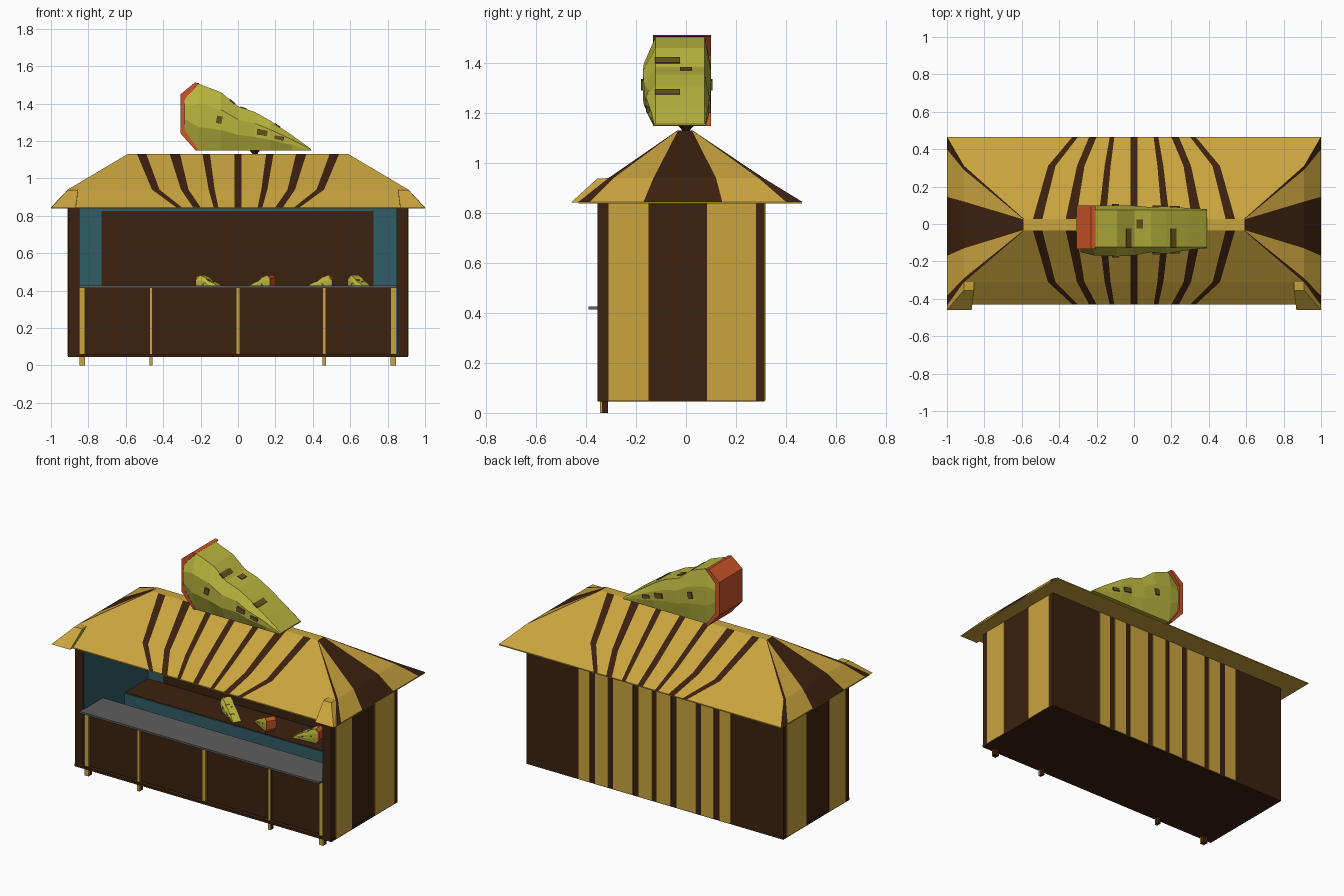
import bpy, bmesh, math
from mathutils import Matrix, Vector

if "Cube" in bpy.data.objects:
    bpy.data.objects.remove(bpy.data.objects["Cube"])


def mat(name, r, g, b):
    m = bpy.data.materials.new(name)
    m.diffuse_color = (r, g, b, 1)
    m.use_nodes = True
    m.node_tree.nodes["Principled BSDF"].inputs["Base Color"].default_value = m.diffuse_color
    return m


TAN = mat("straw tan", .59, .37, .048)
BROWN = mat("dark brown", .045, .015, .0045)
TEAL = mat("teal", .03, .11, .135)
GREY = mat("counter grey", .11, .11, .115)
GREEN = mat("slice yellow green", .48, .46, .048)
RED = mat("rind orange red", .60, .09, .022)
HOLE = mat("hole olive", .13, .085, .012)


def finish(bm, name, mats):
    bmesh.ops.recalc_face_normals(bm, faces=bm.faces)
    me = bpy.data.meshes.new(name)
    bm.to_mesh(me)
    bm.free()
    for m in mats:
        me.materials.append(m)
    ob = bpy.data.objects.new(name, me)
    bpy.context.collection.objects.link(ob)
    return ob


def add_box(bm, c, s, index=0, rot=Matrix()):
    r = bmesh.ops.create_cube(bm, size=1,
        matrix=Matrix.Translation(c) @ rot @ Matrix.Diagonal((*s, 1)))
    for f in {f for v in r["verts"] for f in v.link_faces}:
        f.material_index = index


def box(name, x, y, z, m):
    """Box from (min, max) ranges."""
    bm = bmesh.new()
    add_box(bm, [(a + b) / 2 for a, b in (x, y, z)], [b - a for a, b in (x, y, z)])
    return finish(bm, name, [m])


# Walls, floor and front panel
box("floor", (-.91, .91), (-.355, .315), (.045, .06), BROWN)
box("back_wall", (-.91, .91), (.30, .315), (.045, .84), BROWN)
box("front_panel", (-.86, .86), (-.33, -.30), (.045, .415), BROWN)
for s, side in ((-1, "left"), (1, "right")):
    def sx(a, b):
        return tuple(sorted((s * a, s * b)))
    box(side + "_wall", sx(.85, .908), (-.355, .315), (.045, .84), BROWN)
    box(side + "_lining", sx(.845, .85), (-.352, .30), (.06, .84), TEAL)
    for i, (a, b) in enumerate(((-.31, -.15), (.085, .28))):
        box(f"{side}_wall_stripe_{i}", sx(.906, .912), (a, b), (.05, .84), TAN)
box("back_lining", (-.85, .85), (.295, .30), (.06, .84), TEAL)
box("back_board", (-.73, .725), (.288, .295), (.38, .825), BROWN)

# Light stripes on the back wall, between the dark ones
edges = [.54, .46, .42, .33, .295, .155, .115, .016]
for i in range(0, 8, 2):
    for s in (-1, 1):
        a, b = sorted((s * edges[i], s * edges[i + 1]))
        box(f"back_stripe_{i}_{s}", (a, b), (.313, .319), (.05, .84), TAN)

# Counter, shelf and front legs
box("counter", (-.85, .85), (-.39, -.16), (.414, .426), GREY)
box("shelf", (-.845, .845), (.064, .295), (.06, .375), BROWN)
box("shelf_front", (-.845, .845), (.058, .064), (.06, .372), TEAL)
for i, (x, w, z0) in enumerate(((-.832, .03, 0), (-.465, .018, 0), (0, .024, .047),
                                (.462, .018, 0), (.83, .03, 0))):
    box(f"front_leg_{i}", (x - w / 2, x + w / 2), (-.337, -.312), (z0, .414), BROWN)
    box(f"front_leg_face_{i}", (x - w / 2, x + w / 2), (-.345, -.337), (z0, .414), TAN)

# Roof: three rows, striped by alternating columns
bm = bmesh.new()
rows = [(1.13, .59, -.035, .027), (.94, .91, -.31, .31), (.845, 1, -.43, .465)]
halves = [(.54, .49, .365, .31, .19, .15, .02),
          (.46, .42, .305, .265, .157, .125, .02),
          (.33, .30, .24, .20, .13, .105, .018)]
sides = [(-.035, -.033, -.032, .024, .025, .027),
         (-.31, -.29, -.13, .12, .29, .31),
         (-.43, -.385, -.17, .145, .40, .465)]


def stripes(lines, first):
    vs = [[bm.verts.new(p) for p in line] for line in lines]
    for a, b in zip(vs, vs[1:]):
        for i in range(len(a) - 1):
            f = bm.faces.new((a[i], a[i + 1], b[i + 1], b[i]))
            f.material_index = (i + first) % 2


for k in (2, 3):
    stripes([[(x, r[k], r[0]) for x in
              [-r[1], *(-h for h in hs), *reversed(hs), r[1]]]
             for r, hs in zip(rows, halves)], 0)
for s in (-1, 1):
    stripes([[(s * r[1], y, r[0]) for y in ys] for r, ys in zip(rows, sides)], 1)
for z, X, a, b in (rows[0], (rows[2])):
    bm.faces.new([bm.verts.new(p) for p in
                  ((-X, a, z), (X, a, z), (X, b, z), (-X, b, z))])
bmesh.ops.remove_doubles(bm, verts=bm.verts, dist=.0005)
finish(bm, "roof", [TAN, BROWN])
box("eave_board", (-1, 1), (-.43, .465), (.838, .845), TAN)

# Raised flaps on the two front roof corners
for s in (-1, 1):
    bm = bmesh.new()
    top = [(.855, -.30, .94), (.91, -.30, .94), (.91, -.355, .938), (.855, -.355, .938)]
    low = [(.865, -.30, .842), (1, -.30, .842), (1, -.46, .842), (.868, -.46, .842)]
    t, l = [[bm.verts.new((s * x, y, z)) for x, y, z in q] for q in (top, low)]
    bm.faces.new(t)
    bm.faces.new(l)
    for i in range(4):
        j = (i + 1) % 4
        bm.faces.new((t[i], t[j], l[j], l[i]))
    finish(bm, f"roof_corner_flap_{s}", [TAN])

# Slice: lofted wedge (x, bottom z, top z, side bulge) with rind and holes
ST = [(-.285, 1.25, 1.44, .5), (-.21, 1.15, 1.505, .9), (-.09, 1.15, 1.46, 1),
      (0, 1.15, 1.385, .9), (.09, 1.15, 1.355, .5), (.17, 1.15, 1.31, .7),
      (.29, 1.15, 1.23, .25), (.39, 1.15, 1.157, 0)]
ORIGIN = Vector((.05, -.035, 1.15))


def at(x):
    for p, q in zip(ST, ST[1:]):
        if x <= q[0]:
            t = (x - p[0]) / (q[0] - p[0])
            return p[2] + t * (q[2] - p[2]), p[3] + t * (q[3] - p[3])


def ys(b):
    return -.128 - .045 * b, .08 + .02 * b


bm = bmesh.new()
rings = []
for x, zb, zt, b in ST:
    f, k = ys(b)
    sec = [(-.13, 0), (f, .35), (f, .7), (-.122, 1), (.075, 1), (k, .7), (k, .35), (.08, 0)]
    rings.append([bm.verts.new((x, y, zb + h * (zt - zb))) for y, h in sec])
for a, b in zip(rings, rings[1:]):
    for i in range(8):
        j = (i + 1) % 8
        bm.faces.new((a[i], a[j], b[j], b[i]))
bm.faces.new(rings[0])
bm.faces.new(rings[-1])
prof = [(-.23, 1.513), (-.307, 1.45), (-.307, 1.24), (-.225, 1.148),
        (-.207, 1.148), (-.28, 1.25), (-.28, 1.43), (-.207, 1.508)]
pa, pb = [[bm.verts.new((x, y, z)) for x, z in prof] for y in (-.133, .10)]
for i in range(8):
    j = (i + 1) % 8
    bm.faces.new((pa[i], pa[j], pb[j], pb[i])).material_index = 1
for q in (pa, pb):
    for i in range(3):
        bm.faces.new((q[i], q[i + 1], q[6 - i], q[7 - i])).material_index = 1
for x, y, w in ((-.03, -.075, .10), (.03, .0, .05), (.21, -.075, .10)):   # top holes
    ang = math.atan2(at(x - .02)[0] - at(x + .02)[0], .04)
    add_box(bm, (x, y, at(x)[0]), (.035, w, .008), 2, Matrix.Rotation(ang, 4, 'Y'))
for x, w, h in ((-.10, .03, .04), (.13, .055, .03), (.22, .05, .02)):     # side holes
    zt, b = at(x)
    for y in ys(b):
        add_box(bm, (x, y, 1.15 + .52 * (zt - 1.15)), (w, .014, h), 2,
                Matrix.Rotation(.2, 4, 'Y'))
bmesh.ops.translate(bm, verts=bm.verts, vec=-ORIGIN)
big = finish(bm, "sign_slice", [GREEN, RED, HOLE])
big.location = ORIGIN
for i, (x, y, a) in enumerate(((-.135, .12, -32), (.11, .12, 150),
                               (.41, .12, 186), (.66, .12, -55))):
    ob = bpy.data.objects.new(f"shelf_slice_{i}", big.data)
    bpy.context.collection.objects.link(ob)
    ob.location = (x, y, .39)
    ob.scale = (.26,) * 3
    ob.rotation_euler.z = math.radians(a)

# Small mount between ridge and sign
bm = bmesh.new()
bmesh.ops.create_cone(bm, cap_ends=True, segments=6, radius1=.008, radius2=.035,
                      depth=.03, matrix=Matrix.Translation((.09, 0, 1.138)))
finish(bm, "sign_mount", [BROWN])
